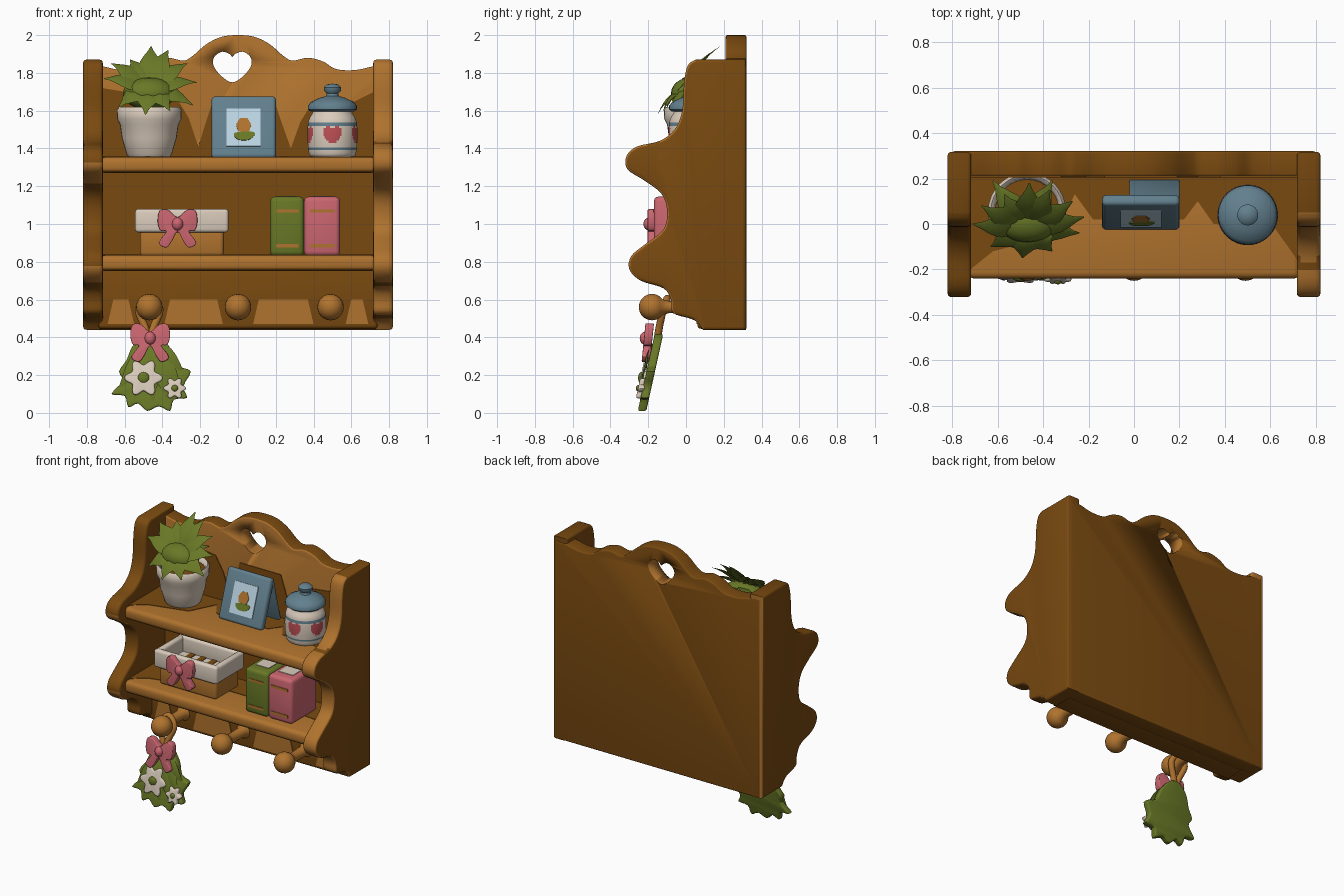
import bpy, bmesh, math
from mathutils import Matrix, Vector

if "Cube" in bpy.data.objects:
    bpy.data.objects.remove(bpy.data.objects["Cube"])


def mat(name, r, g, b):
    m = bpy.data.materials.new(name)
    m.diffuse_color = [((c / 255 + 0.055) / 1.055) ** 2.4 for c in (r, g, b)] + [1]
    m.use_nodes = True
    m.node_tree.nodes["Principled BSDF"].inputs["Base Color"].default_value = m.diffuse_color
    return m


WOOD = mat("light wood", 176, 115, 46)
DARK = mat("dark wood", 122, 74, 16)
GREEN = mat("leaf green", 104, 120, 38)
CREAM = mat("cream", 218, 204, 188)
BLUE = mat("slate blue", 98, 128, 142)
PALE = mat("pale blue", 186, 212, 226)
PINK = mat("pink", 203, 102, 112)
RED = mat("heart red", 190, 80, 85)


def finish(name, bm, mats, rule=None, M=None):
    """Turn a bmesh into a smooth-shaded object, colouring faces by rule(centre, normal)."""
    if M:
        bm.transform(M)
    bmesh.ops.recalc_face_normals(bm, faces=bm.faces)
    bm.normal_update()
    if rule:
        for f in bm.faces:
            f.material_index = rule(f.calc_center_median(), f.normal)
    me = bpy.data.meshes.new(name)
    bm.to_mesh(me)
    bm.free()
    ob = bpy.data.objects.new(name, me)
    bpy.context.collection.objects.link(ob)
    for m in mats if isinstance(mats, (list, tuple)) else [mats]:
        me.materials.append(m)
    bpy.ops.object.select_all(action='DESELECT')
    ob.select_set(True)
    bpy.context.view_layer.objects.active = ob
    bpy.ops.object.shade_smooth_by_angle(angle=math.radians(45))
    return ob


def box(name, lo, hi, mats, bevel=0.0, rule=None, M=None):
    bm = bmesh.new()
    bmesh.ops.create_cube(bm, size=1)
    for v in bm.verts:
        v.co = [(a + b) / 2 + c * (b - a) for a, b, c in zip(lo, hi, v.co)]
    if bevel:
        bmesh.ops.bevel(bm, geom=bm.edges[:], offset=bevel, segments=3, profile=0.5, affect='EDGES')
    return finish(name, bm, mats, rule, M)


def smooth(p, closed=False, n=5):
    """Catmull-Rom curve through the points."""
    p = [Vector(q) for q in p]
    q = [p[-1]] + p + [p[0], p[1]] if closed else [p[0]] + p + [p[-1]]
    out = []
    for a, b, c, d in zip(q, q[1:], q[2:], q[3:]):
        for i in range(n):
            t = i / n
            out.append(0.5 * (2 * b + (c - a) * t + (2 * a - 5 * b + 4 * c - d) * t * t
                              + (3 * b - a - 3 * c + d) * t ** 3))
    return out if closed else out + [p[-1]]


def prof(name, pts, thick, M, mats, bevel=0.0, rule=None):
    """Extrude a 2D outline by thick, centred, with rounded rims."""
    bm = bmesh.new()
    f = bm.faces.new([bm.verts.new((p[0], p[1], -thick / 2)) for p in pts])
    new = bmesh.ops.extrude_face_region(bm, geom=[f])['geom']
    bmesh.ops.translate(bm, vec=(0, 0, thick), verts=[v for v in new if isinstance(v, bmesh.types.BMVert)])
    bmesh.ops.recalc_face_normals(bm, faces=bm.faces)
    if bevel:
        rims = [e for e in bm.edges if sum(abs(g.normal.z) > 0.9 for g in e.link_faces) == 1]
        bmesh.ops.bevel(bm, geom=rims, offset=bevel, segments=3, profile=0.5, affect='EDGES', clamp_overlap=True)
    return finish(name, bm, mats, rule, M)


def front(y, shear=0.0, x=0.0, z=0.0):
    """Outline (x, z) facing the front at depth y, optionally leaning."""
    return Matrix(((1, 0, 0, x), (0, shear, -1, y), (0, 1, 0, z), (0, 0, 0, 1)))


def lathe(name, pts, M, mats, rule=None, steps=32):
    bm = bmesh.new()
    vs = [bm.verts.new((r, 0, z)) for r, z in pts]
    es = [bm.edges.new(e) for e in zip(vs, vs[1:])]
    bmesh.ops.spin(bm, geom=vs + es, cent=(0, 0, 0), axis=(0, 0, 1), angle=math.tau, steps=steps)
    bmesh.ops.remove_doubles(bm, verts=bm.verts, dist=0.0005)
    return finish(name, bm, mats, rule, M)


def ball(name, c, r, m):
    bm = bmesh.new()
    bmesh.ops.create_uvsphere(bm, u_segments=24, v_segments=12, radius=1)
    return finish(name, bm, m, None, Matrix.Translation(c) @ Matrix.Diagonal((*r, 1)))


def leaf(bm, base, tip, w, up):
    base, tip, up = Vector(base), Vector(tip), Vector(up).normalized()
    side = (tip - base).cross(up).normalized()
    rows = []
    for i in range(8):
        t = i / 7
        c = base.lerp(tip, t) + up * 0.03 * math.sin(math.pi * t)
        h = w * (0.15 + math.sin(math.pi * t ** 0.8)) * (1 - t ** 4) + 0.003
        rows.append([bm.verts.new(c + side * h * s - up * 0.25 * h * abs(s)) for s in (-1, 0, 1)])
    for a, b in zip(rows, rows[1:]):
        for j in (0, 1):
            bm.faces.new((a[j], a[j + 1], b[j + 1], b[j]))


def bow(name, M, s=1.0):
    half = [(0.0, 0.035), (0.05, 0.075), (0.095, 0.07), (0.105, 0.01), (0.09, -0.035), (0.06, -0.04),
            (0.1, -0.1), (0.06, -0.125), (0.03, -0.09)]
    pts = half + [(0, -0.04)] + [(-x, z) for x, z in half[:0:-1]]
    prof(name, smooth([(x * s, z * s) for x, z in pts], True, 3), 0.045, M, PINK, 0.014)
    ball(name + "_knot", M @ Vector((0, 0, 0.015)), (0.03 * s, 0.03, 0.035 * s), PINK)


# --- cabinet: back board with heart cut-out ---
arch = [(0.8, 1.84), (0.72, 1.835), (0.62, 1.815), (0.52, 1.82), (0.45, 1.86), (0.37, 1.88), (0.29, 1.865),
        (0.24, 1.89), (0.17, 1.95), (0.09, 1.99), (0, 2.0)]
top = smooth(arch + [(-x, z) for x, z in arch[-2::-1]])
back = prof("back_board", [(-0.8, 0.44), (0.8, 0.44)] + top, 0.11, front(0.265), [WOOD, DARK], 0.025,
            lambda c, n: 0 if n.y < -0.35 else 1)
heart = smooth([(0, 1.75), (0.06, 1.785), (0.1, 1.84), (0.095, 1.885), (0.055, 1.912), (0.015, 1.9), (0, 1.885),
                (-0.015, 1.9), (-0.055, 1.912), (-0.095, 1.885), (-0.1, 1.84), (-0.06, 1.785)], True, 4)
cutter = prof("heart_cutter", heart, 0.4, front(0.265, x=-0.03), WOOD)
cutter.hide_render = True
mod = back.modifiers.new("heart", 'BOOLEAN')
mod.operation, mod.object, mod.solver = 'DIFFERENCE', cutter, 'EXACT'
bpy.context.view_layer.objects.active = back
bpy.ops.object.modifier_apply(modifier="heart")
bpy.data.objects.remove(cutter)

# --- scalloped side panels ---
edge = smooth([(0.05, 1.87), (0.01, 1.84), (-0.01, 1.75), (-0.02, 1.6), (-0.06, 1.5), (-0.14, 1.44), (-0.26, 1.41),
               (-0.315, 1.36), (-0.31, 1.29), (-0.22, 1.23), (-0.13, 1.16), (-0.1, 1.07), (-0.12, 0.97),
               (-0.22, 0.89), (-0.29, 0.83), (-0.3, 0.76), (-0.24, 0.7), (-0.12, 0.66), (-0.08, 0.6),
               (-0.07, 0.53), (0.02, 0.5), (0.06, 0.48), (0.09, 0.44)], n=4)
for s, side in ((-1, "left"), (1, "right")):
    M = Matrix(((0, 0, 1, s * 0.768), (1, 0, 0, 0), (0, 1, 0, 0), (0, 0, 0, 1)))
    prof(side + "_panel", edge + [(0.317, 0.44), (0.317, 1.87)], 0.104, M, [WOOD, DARK], 0.022,
         lambda c, n: 0 if abs(n.x) < 0.75 and (n.y < -0.3 or (c.y < -0.2 and n.z > 0)) else 1)

# --- shelves and the darker stained recesses ---
for name, z in (("upper_shelf", 1.27), ("lower_shelf", 0.75)):
    box(name, (-0.73, -0.24, z), (0.73, 0.23, z + 0.085), [WOOD, DARK], 0.028,
        lambda c, n: 1 if n.z < -0.6 else 0)
    stain = [(-0.72, 0.21), (-0.72, -0.2), (-0.62, -0.12), (-0.35, -0.05), (-0.26, 0.13), (-0.18, 0.02),
             (0.22, 0.02), (0.28, 0.1), (0.35, 0.0), (0.62, -0.02), (0.72, -0.16), (0.72, 0.21)]
    prof(name + "_stain", stain, 0.006, Matrix.Translation((0, 0, z + 0.085)), DARK)
prof("upper_recess_stain", [(-0.72, 1.35), (0.72, 1.35), (0.72, 1.7), (0.62, 1.65), (0.38, 1.62), (0.33, 1.54),
                            (0.28, 1.4), (0.23, 1.54), (0.19, 1.66), (-0.13, 1.66), (-0.17, 1.54), (-0.21, 1.41),
                            (-0.26, 1.56), (-0.32, 1.66), (-0.6, 1.7), (-0.72, 1.72)], 0.008, front(0.209), DARK)
box("lower_recess_stain", (-0.72, 0.204, 0.82), (0.72, 0.212, 1.28), DARK)

# --- peg rail ---
box("peg_rail", (-0.74, 0.06, 0.445), (0.74, 0.25, 0.78), DARK, 0.02)
for a, b in ((-0.69, -0.55), (-0.39, -0.08), (0.08, 0.4), (0.57, 0.69)):
    prof("rail_patch", [(a, 0.47), (b, 0.47), (b - 0.03, 0.6), (a + 0.03, 0.6)], 0.008, front(0.059), WOOD)
knob = [(0.07 * math.sin(t * math.pi / 10), 0.24 - 0.07 * math.cos(t * math.pi / 10)) for t in range(2, 11)]
for x in (-0.47, 0.0, 0.49):
    lathe("peg", [(0, 0), (0.05, 0), (0.035, 0.03), (0.032, 0.15)] + knob, front(0.06, x=x, z=0.56), WOOD)

# --- potted plant ---
lathe("plant_pot", [(0, 0), (0.11, 0), (0.12, 0.015), (0.145, 0.1), (0.155, 0.17), (0.17, 0.2), (0.172, 0.25),
                    (0.16, 0.265), (0.145, 0.255), (0.14, 0.23), (0, 0.23)], Matrix.Translation((-0.47, 0.055, 1.355)),
      CREAM)
lathe("soil", [(0, 0.01), (0.142, 0)], Matrix.Translation((-0.47, 0.055, 1.588)), DARK)
ball("foliage_core", (-0.47, 0.02, 1.69), (0.14, 0.1, 0.085), GREEN)
bm = bmesh.new()
for tip in ((-0.71, 0.0, 1.77), (-0.67, 0.08, 1.85), (-0.57, 0.13, 1.87), (-0.46, 0.18, 1.94), (-0.37, 0.15, 1.92),
            (-0.27, 0.1, 1.85), (-0.22, 0.03, 1.75), (-0.24, -0.04, 1.63), (-0.36, -0.12, 1.6), (-0.49, -0.15, 1.58),
            (-0.63, -0.1, 1.62), (-0.62, 0.19, 1.74), (-0.36, 0.19, 1.72)):
    leaf(bm, (-0.47, 0.0, 1.72), tip, 0.055, (0, -0.6, 0.8))
bmesh.ops.solidify(bm, geom=bm.faces[:], thickness=0.012)
finish("plant_leaves", bm, GREEN)

# --- picture frame, leaning back on a strut ---
F = Matrix.Translation((0.03, -0.03, 1.355)) @ Matrix.Rotation(-0.34, 4, 'X')
box("picture_frame", (-0.17, 0, 0), (0.17, 0.05, 0.345), BLUE, 0.018, M=F)
box("picture", (-0.09, -0.006, 0.06), (0.09, 0.002, 0.27), PALE, M=F)
F2 = F @ front(-0.007)
prof("picture_pot", [(-0.03, 0.14), (0.03, 0.14), (0.04, 0.18), (0.02, 0.215), (-0.02, 0.215), (-0.04, 0.18)],
     0.006, F2, WOOD)
prof("picture_grass", smooth([(-0.05, 0.13), (-0.03, 0.095), (0.03, 0.095), (0.06, 0.13), (0.02, 0.14)], True), 0.007,
     F2, GREEN)
box("frame_strut", (-0.05, -0.01, 0), (0.17, 0.015, 0.3), BLUE, 0.006,
    M=Matrix.Translation((0.03, 0.18, 1.355)) @ Matrix.Rotation(0.25, 4, 'X'))


# --- lidded jar, hearts and bands coloured by face position ---
def jar_rule(c, n):
    z, r = c.z - 1.355, math.hypot(c.x - 0.5, c.y - 0.04)
    if 0.035 < z < 0.055 or 0.165 < z < 0.185:
        return 1
    a = math.atan2(c.x - 0.5, 0.04 - c.y)
    a = (a + math.pi / 5) % (math.tau / 5) - math.pi / 5
    X, Y = a * 0.13 / 0.045, (z - 0.108) / 0.042
    return 2 if r > 0.1 and (X * X + Y * Y - 1) ** 3 - X * X * Y ** 3 < 0 else 0


J = Matrix.Translation((0.5, 0.04, 1.355))
body = smooth([(0.11, 0), (0.125, 0.02), (0.133, 0.11), (0.127, 0.19), (0.105, 0.235), (0.1, 0.27)], n=8)
lathe("jar_body", [(0, 0)] + [tuple(p) for p in body], J, [CREAM, BLUE, RED], jar_rule, 120)
lathe("jar_lid", [(0, 0.24), (0.115, 0.24), (0.13, 0.252), (0.13, 0.27), (0.115, 0.29), (0.07, 0.312), (0.035, 0.322),
                  (0.03, 0.335), (0.045, 0.35), (0.046, 0.368), (0.03, 0.384), (0, 0.388)], J, BLUE)

# --- lined basket ---
box("basket_body", (-0.52, -0.14, 0.83), (-0.075, 0.12, 0.97), WOOD, 0.02)
box("basket_lining", (-0.5, -0.13, 0.965), (-0.09, 0.11, 0.975), CREAM)
for y in (-0.17, 0.1):
    box("basket_cloth_long", (-0.545, y, 0.955), (-0.05, y + 0.045, 1.08), CREAM, 0.018)
for x in (-0.545, -0.095):
    box("basket_cloth_end", (x, -0.165, 0.957), (x + 0.045, 0.14, 1.078), CREAM, 0.018)
for i in range(4):
    x = -0.44 + i * 0.085
    box("basket_stripe", (x, -0.12, 0.972), (x + 0.04, 0.1, 0.979), DARK)
bow("basket_bow", front(-0.18, x=-0.32, z=1.0))

# --- books ---
for name, a, b, m in (("green_book", 0.17, 0.35, GREEN), ("pink_book", 0.35, 0.54, PINK)):
    box(name, (a, -0.17, 0.83), (b, 0.12, 1.145), m, 0.025)
    box(name + "_pages", (a + 0.04, -0.1, 1.14), (b - 0.04, 0.09, 1.149), CREAM)
    for z in (0.875, 1.06):
        box(name + "_band", (a + 0.03, -0.174, z), (b - 0.03, -0.166, z + 0.018), WOOD)

# --- hanging posy: cord, leaf fan, flowers, bow ---
cu = bpy.data.curves.new("cord", 'CURVE')
cu.dimensions, cu.bevel_depth, cu.bevel_resolution = '3D', 0.02, 3
sp = cu.splines.new('POLY')
loop = smooth([(-0.47, -0.1, 0.605), (-0.525, -0.12, 0.55), (-0.495, -0.14, 0.46), (-0.47, -0.15, 0.4),
               (-0.445, -0.14, 0.46), (-0.415, -0.12, 0.55)], True)
sp.points.add(len(loop) - 1)
for p, q in zip(sp.points, loop):
    p.co = (*q, 1)
sp.use_cyclic_u = True
cu.materials.append(WOOD)
bpy.context.collection.objects.link(bpy.data.objects.new("hanging_cord", cu))
fan = [(-0.5, 0.41), (-0.56, 0.35), (-0.59, 0.28), (-0.63, 0.22), (-0.61, 0.17), (-0.67, 0.1), (-0.6, 0.09),
       (-0.58, 0.03), (-0.53, 0.05), (-0.48, 0.01), (-0.42, 0.035), (-0.36, 0.01), (-0.34, 0.07), (-0.27, 0.08),
       (-0.29, 0.14), (-0.25, 0.22), (-0.32, 0.25), (-0.35, 0.33), (-0.42, 0.41)]
prof("posy_leaves", smooth(fan, True, 3), 0.045, front(-0.235, 0.22), GREEN, 0.012)
bm = bmesh.new()
for x, z in ((-0.64, 0.11), (-0.56, 0.05), (-0.45, 0.03), (-0.36, 0.04), (-0.29, 0.1), (-0.28, 0.21)):
    leaf(bm, (-0.46, -0.16, 0.38), (x, -0.25 + 0.22 * z, z), 0.035, (0, -1, 0.2))
bmesh.ops.solidify(bm, geom=bm.faces[:], thickness=0.012)
finish("posy_front_leaves", bm, GREEN)
for name, x, z, r in (("large_flower", -0.5, 0.185, 0.085), ("small_flower", -0.335, 0.13, 0.05)):
    pts = [(r * (1 + 0.2 * math.cos(6 * t)) * math.cos(t), r * (1 + 0.2 * math.cos(6 * t)) * math.sin(t))
           for t in [math.tau * i / 48 for i in range(48)]]
    y = -0.265 + 0.22 * z
    prof(name, pts, 0.035, front(y, 0.22, x, z), CREAM, 0.01)
    ball(name + "_centre", (x, y - 0.014, z), (r * 0.36, 0.015, r * 0.36), GREEN)
bow("posy_bow", front(-0.2, 0.1, -0.465, 0.395))
